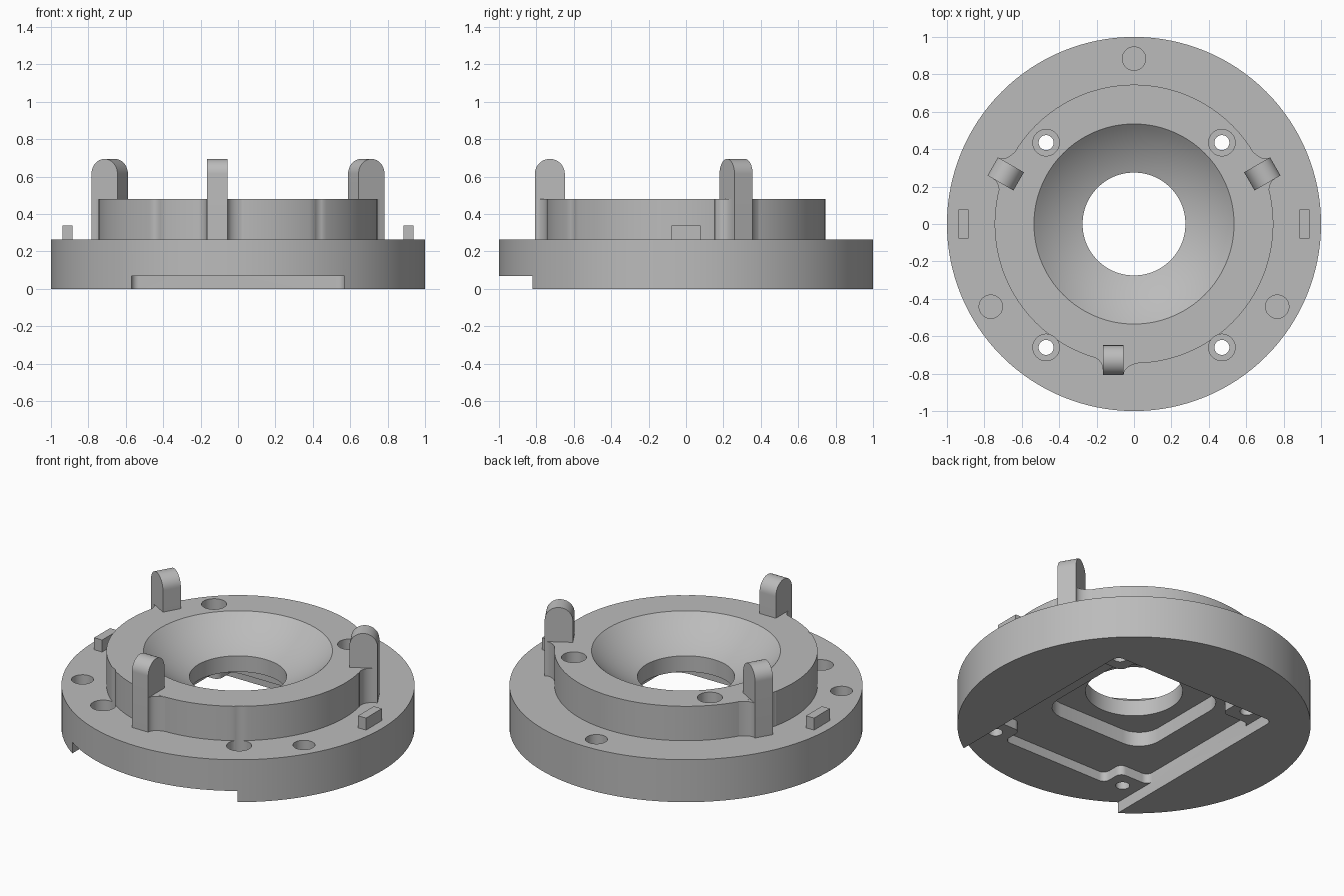
import bpy, bmesh
from math import sin, cos, pi, radians, sqrt
from mathutils import Matrix, Vector

old = bpy.data.objects.get("Cube")
if old:
    bpy.data.objects.remove(old, do_unlink=True)

grey = bpy.data.materials.new("plain_grey")
grey.use_nodes = True
grey.diffuse_color = (0.5, 0.5, 0.5, 1)
grey.node_tree.nodes["Principled BSDF"].inputs["Base Color"].default_value = (0.5, 0.5, 0.5, 1)

BASE_TOP, RING_TOP = 0.265, 0.48
RING_R, BOWL_R, BORE_R, BORE_TOP = 0.745, 0.535, 0.275, 0.32


def finish(name, bm):
    bmesh.ops.recalc_face_normals(bm, faces=bm.faces)
    mesh = bpy.data.meshes.new(name)
    bm.to_mesh(mesh)
    bm.free()
    mesh.materials.append(grey)
    ob = bpy.data.objects.new(name, mesh)
    bpy.context.collection.objects.link(ob)
    return ob


def prism(name, outline, z0, z1, matrix=Matrix()):
    """Extrude a flat outline from z0 to z1, then place it with a matrix."""
    bm = bmesh.new()
    face = bm.faces.new([bm.verts.new((x, y, z0)) for x, y in outline])
    res = bmesh.ops.extrude_face_region(bm, geom=[face])
    verts = [v for v in res["geom"] if isinstance(v, bmesh.types.BMVert)]
    bmesh.ops.translate(bm, verts=verts, vec=(0, 0, z1 - z0))
    bm.transform(matrix)
    return finish(name, bm)


def circle(x, y, r, n=40):
    return [(x + r * cos(2 * pi * i / n), y + r * sin(2 * pi * i / n)) for i in range(n)]


def rect(x0, x1, y0, y1):
    return [(x0, y0), (x1, y0), (x1, y1), (x0, y1)]


def rounded(points, r, steps=6):
    """Round every corner of an outline with a right-angle arc of radius r."""
    out = []
    for i, p in enumerate(points):
        p = Vector(p)
        a = (Vector(points[i - 1]) - p).normalized() * r
        b = (Vector(points[(i + 1) % len(points)]) - p).normalized() * r
        for k in range(steps + 1):
            t = pi / 2 * k / steps
            out.append(tuple(p + a * (1 - sin(t)) + b * (1 - cos(t))))
    return out


def activate(ob):
    bpy.ops.object.select_all(action="DESELECT")
    ob.select_set(True)
    bpy.context.view_layer.objects.active = ob


def cut(ob, cutter):
    cutter.hide_render = True
    mod = ob.modifiers.new("cut", "BOOLEAN")
    mod.operation, mod.solver, mod.object = "DIFFERENCE", "EXACT", cutter
    activate(ob)
    bpy.ops.object.modifier_apply(modifier=mod.name)
    bpy.data.objects.remove(cutter, do_unlink=True)


def smooth(ob):
    activate(ob)
    bpy.ops.object.shade_smooth_by_angle(angle=radians(30))


# Round body: base flange, raised ring, dished bowl and bore
bowl_z = (BOWL_R**2 + RING_TOP**2 - BORE_R**2 - BORE_TOP**2) / (2 * (RING_TOP - BORE_TOP))
ball_r = sqrt(BOWL_R**2 + (bowl_z - RING_TOP)**2)
profile = [(BORE_R, 0), (1, 0), (1, BASE_TOP), (RING_R, BASE_TOP), (RING_R, RING_TOP)]
for i in range(13):
    r = BOWL_R + (BORE_R - BOWL_R) * i / 12
    profile.append((r, bowl_z - sqrt(ball_r**2 - r * r)))
bm = bmesh.new()
verts = [bm.verts.new((r, 0, z)) for r, z in profile]
edges = [bm.edges.new((v, verts[(i + 1) % len(verts)])) for i, v in enumerate(verts)]
bmesh.ops.spin(bm, geom=verts + edges, cent=(0, 0, 0), axis=(0, 0, 1),
               angle=2 * pi, steps=128, use_merge=True)
bmesh.ops.remove_doubles(bm, verts=bm.verts, dist=1e-5)
body = finish("round_body", bm)

# Underside: central recess, board pocket with corner bosses, open front channel
cut(body, prism("recess", rounded(rect(-0.37, 0.37, -0.37, 0.37), 0.14), -0.1, 0.22))
half = [(0.37, -0.70), (0.37, -0.56), (0.57, -0.56), (0.57, 0.335), (0.37, 0.335), (0.37, 0.535)]
outline = half + [(-x, y) for x, y in reversed(half)]
cut(body, prism("pocket", rounded(outline, 0.04), -0.1, 0.13))
channel = rounded(rect(-0.57, 0.57, -1.1, 0.535), 0.04)
cut(body, prism("channel", channel, -0.15, 0.07))

# Counterbored screw holes
for x in (-0.47, 0.47):
    for y in (-0.66, 0.435):
        cut(body, prism("screw_hole", circle(x, y, 0.04), -0.2, 1))
        cut(body, prism("counterbore", circle(x, y, 0.071), 0.17, 1))

# Blind holes in the flange
for a in (90, 210, 330):
    x, y = 0.884 * cos(radians(a)), 0.884 * sin(radians(a))
    cut(body, prism("blind_hole", circle(x, y, 0.0625), 0.12, 1))
smooth(body)

# Small locating tabs on the flange
for side, s in (("left", 1), ("right", -1)):
    x = 0.912 * s
    prism(side + "_tab", rect(x - 0.0275, x + 0.0275, -0.078, 0.078), 0.25, 0.34)

# Upright hinge lugs, each with a cross hole and fillets into the ring
LUG_Y, LUG_Z, LUG_R = -0.728, 0.615, 0.08
upright = Matrix(((0, 0, 1, 0), (1, 0, 0, 0), (0, 1, 0, 0), (0, 0, 0, 1)))
side_shape = [(LUG_Y - LUG_R, 0.25), (LUG_Y + LUG_R, 0.25)]
side_shape += [(LUG_Y + LUG_R * cos(pi * i / 24), LUG_Z + LUG_R * sin(pi * i / 24)) for i in range(25)]


def fillet(x, y, dx, dy):
    """Concave web from the lug side at (x, y) out to the ring wall."""
    arc = [(x + dx * (1 - cos(pi / 2 * i / 12)), y + dy * sin(pi / 2 * i / 12)) for i in range(13)]
    return arc + [(x + dx, -0.69), (x, -0.69)]


turn = Matrix.Rotation(radians(120), 4, "Z")
for name, place in (("front", Matrix()), ("left", turn),
                    ("right", Matrix.Scale(-1, 4, (1, 0, 0)) @ turn)):
    lug = prism(name + "_lug", side_shape, -0.167, -0.055, place @ upright)
    cut(lug, prism("pin_hole", circle(LUG_Y, LUG_Z, 0.044), -0.3, 0.1, place @ upright))
    smooth(lug)
    for part, shape in (("wide", fillet(-0.055, -0.805, 0.115, 0.065)),
                        ("narrow", fillet(-0.167, -0.78, -0.065, 0.07))):
        smooth(prism(f"{name}_{part}_fillet", shape, 0.25, RING_TOP - 0.0005, place))
